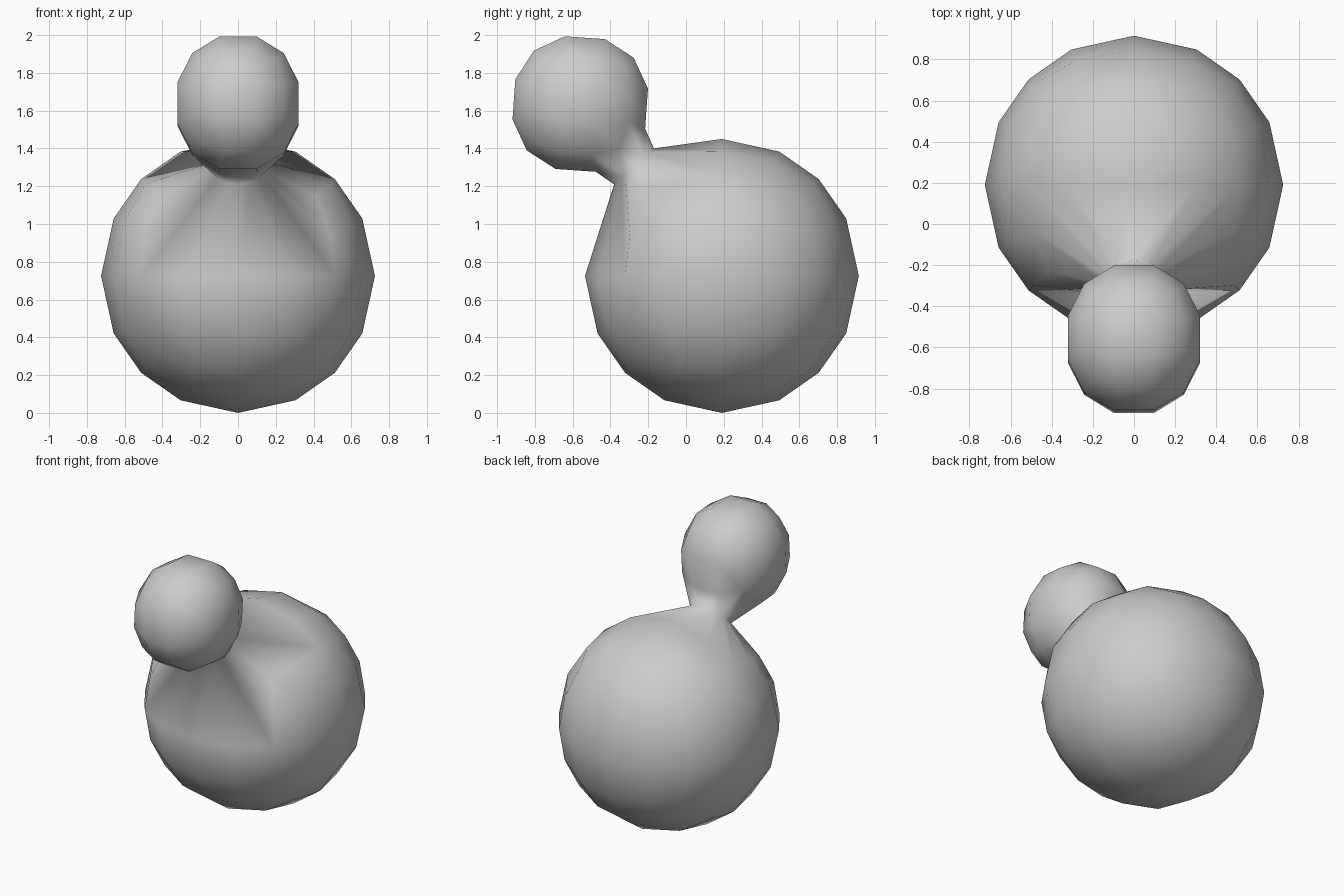
import bpy, bmesh, math
from mathutils import Vector, Matrix

if "Cube" in bpy.data.objects:
    bpy.data.objects.remove(bpy.data.objects["Cube"])

NECK = Vector((0, -0.275, 1.305))   # centre of the narrow waist
NECK_R = 0.142


def quad_sphere(bm, cuts, scale, centre, tilt=0.0):
    """Add a rounded, subdivided cube and return its vertices."""
    part = bmesh.new()
    bmesh.ops.create_cube(part, size=2)
    bmesh.ops.subdivide_edges(part, edges=part.edges[:], cuts=cuts, use_grid_fill=True)
    m = Matrix.Translation(centre) @ Matrix.Rotation(tilt, 4, 'X') @ Matrix.Diagonal((*scale, 1))
    for v in part.verts:
        v.co = m @ Vector([c * (0.9 + 0.1 * c * c) for c in v.co]).normalized()
    tmp = bpy.data.meshes.new("tmp")
    part.to_mesh(tmp)
    part.free()
    start = len(bm.verts)
    bm.from_mesh(tmp)
    bpy.data.meshes.remove(tmp)
    bm.verts.ensure_lookup_table()
    return bm.verts[start:]


def open_hole(bm, verts, centre, direction, degrees):
    """Remove the vertices around a direction."""
    limit = math.radians(degrees)
    doomed = [v for v in verts if (v.co - centre).angle(direction) < limit]
    bmesh.ops.delete(bm, geom=doomed, context='VERTS')


bm = bmesh.new()

# Large body, opened at its upper front edge
body_c = Vector((0, 0.19, 0.725))
body = quad_sphere(bm, 3, (0.725,) * 3, body_c)
open_hole(bm, body, body_c, Vector((0, -1, 1)), 34)

# Shoulder: pull the hole's rim out to the neck circle
rim = [e for e in bm.edges if e.is_boundary]
ext = bmesh.ops.extrude_edge_only(bm, edges=rim)["geom"]
axis = Vector((0, -0.67, 0.74)).normalized()
for v in [g for g in ext if isinstance(g, bmesh.types.BMVert)]:
    d = v.co - NECK
    d -= axis * d.dot(axis)
    v.co = NECK + d.normalized() * NECK_R
neck_ring = [e for e in bm.edges if e.is_boundary]

# Small head, opened towards the neck and bridged to it
head_c = Vector((0, -0.56, 1.635))
head = quad_sphere(bm, 2, (0.35, 0.383, 0.383), head_c, math.radians(-4))
known = set(neck_ring)
open_hole(bm, head, head_c, NECK - head_c, 22)
head_ring = [e for e in bm.edges if e.is_boundary and e not in known]
bmesh.ops.bridge_loops(bm, edges=neck_ring + head_ring)

# Finish: stand on the ground, smooth shading
bmesh.ops.recalc_face_normals(bm, faces=bm.faces[:])
for f in bm.faces:
    f.smooth = True
mesh = bpy.data.meshes.new("body_with_head")
bm.to_mesh(mesh)
bm.free()
bpy.context.collection.objects.link(bpy.data.objects.new("body_with_head", mesh))
